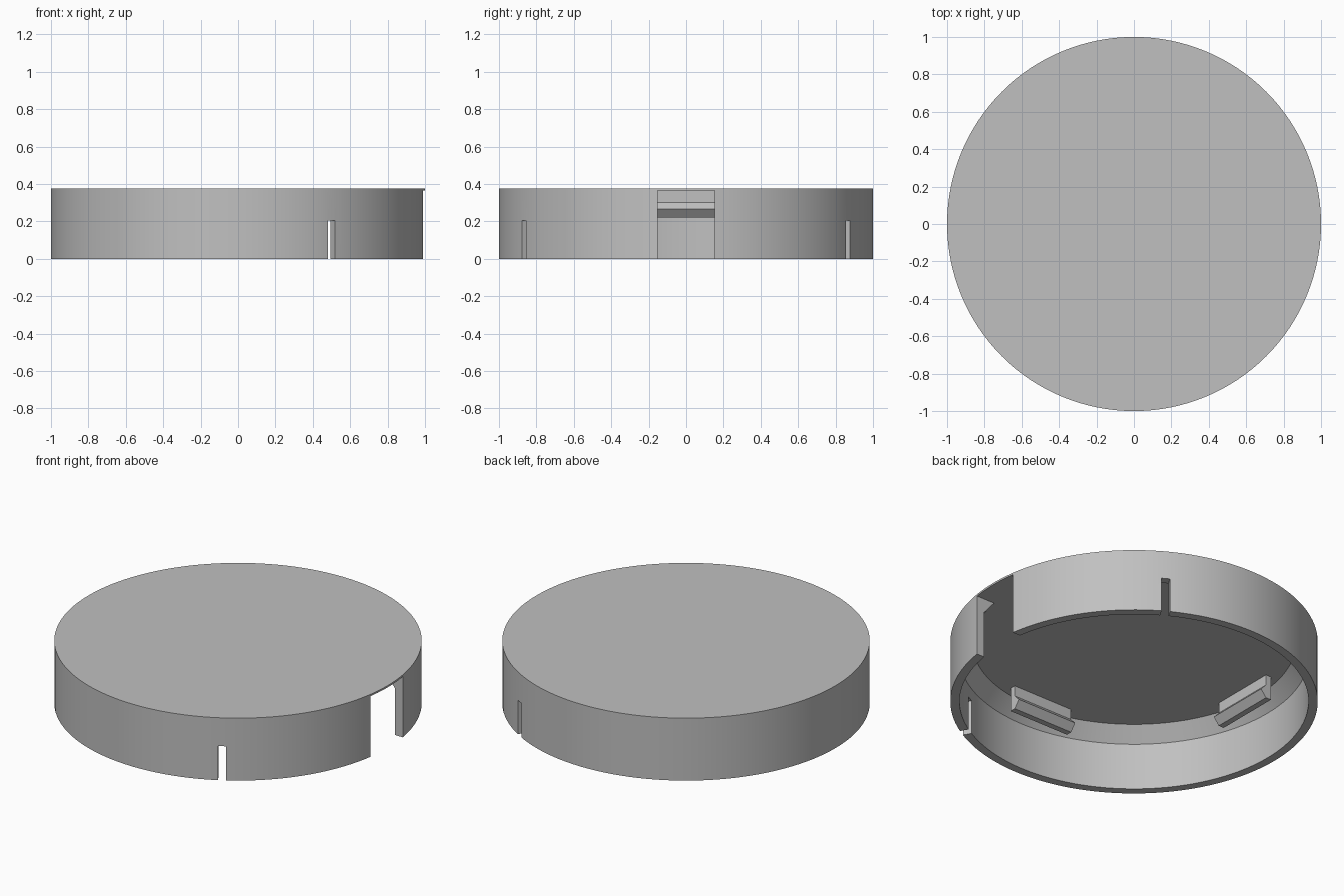
import bpy, bmesh
from math import cos, sin, pi, radians
from mathutils import Matrix

cube = bpy.data.objects.get("Cube")
if cube:
    bpy.data.objects.remove(cube, do_unlink=True)

SEGMENTS = 128
HEIGHT, CEILING = 0.375, 0.365

grey = bpy.data.materials.new("plain grey")
grey.use_nodes = True
colour = (0.53, 0.53, 0.53, 1)
grey.diffuse_color = colour
grey.node_tree.nodes["Principled BSDF"].inputs["Base Color"].default_value = colour


def make_object(name, bm):
    bmesh.ops.recalc_face_normals(bm, faces=bm.faces)
    mesh = bpy.data.meshes.new(name)
    bm.to_mesh(mesh)
    bm.free()
    mesh.materials.append(grey)
    obj = bpy.data.objects.new(name, mesh)
    bpy.context.collection.objects.link(obj)
    return obj


def lathe(name, profile):
    """Turn an open profile about z and close both ends with flat discs."""
    bm = bmesh.new()
    rings = [[bm.verts.new((r * cos(2 * pi * i / SEGMENTS), r * sin(2 * pi * i / SEGMENTS), z))
              for i in range(SEGMENTS)] for r, z in profile]
    for a, b in zip(rings, rings[1:]):
        for i in range(SEGMENTS):
            j = (i + 1) % SEGMENTS
            bm.faces.new((a[i], a[j], b[j], b[i]))
    bm.faces.new(rings[0])
    bm.faces.new(rings[-1])
    return make_object(name, bm)


def prism(name, outline, half_width, angle):
    """Extrude a radius/height outline sideways, then turn it about z."""
    bm = bmesh.new()
    face = bm.faces.new([bm.verts.new((r, -half_width, z)) for r, z in outline])
    extruded = bmesh.ops.extrude_face_region(bm, geom=[face])["geom"]
    moved = [v for v in extruded if isinstance(v, bmesh.types.BMVert)]
    bmesh.ops.translate(bm, verts=moved, vec=(0, 2 * half_width, 0))
    bm.transform(Matrix.Rotation(radians(angle), 4, "Z"))
    return make_object(name, bm)


def cut(target, r0, r1, z0, z1, half_width, angle):
    """Remove a box-shaped opening at the given direction."""
    cutter = prism("cutter", [(r0, z0), (r1, z0), (r1, z1), (r0, z1)], half_width, angle)
    cutter.hide_render = True
    mod = target.modifiers.new("opening", "BOOLEAN")
    mod.operation, mod.solver, mod.object = "DIFFERENCE", "EXACT", cutter
    bpy.context.view_layer.objects.active = target
    bpy.ops.object.modifier_apply(modifier=mod.name)
    bpy.data.objects.remove(cutter, do_unlink=True)


# Round cover: thin top, side wall, and a sloped fillet under the top
cover = lathe("round_cover", [(1, HEIGHT), (1, 0), (0.95, 0), (0.95, 0.28), (0.88, CEILING)])

# Wide side opening, three narrow wall slits, and a slot through the top
cut(cover, 0.8, 1.1, -0.1, CEILING - 0.001, 0.152, 0)
for angle in (60, 180, 300):
    cut(cover, 0.9, 1.1, -0.1, 0.205, 0.023, angle)
cut(cover, 0.806, 0.85, 0.3, 0.5, 0.103, 180)

# Hooked clips hanging from the ceiling, with a pointed lip facing inward
clip_outline = [(0.805, 0.37), (0.77, 0.37), (0.77, 0.302), (0.735, 0.265),
                (0.77, 0.222), (0.805, 0.222)]
for side, angle in (("back", 90), ("right", 180), ("front", 270)):
    prism(side + "_clip", clip_outline, 0.2, angle)

# Smooth the curved wall and keep the rims sharp
bpy.ops.object.select_all(action="DESELECT")
cover.select_set(True)
bpy.context.view_layer.objects.active = cover
bpy.ops.object.shade_smooth_by_angle(angle=radians(25))
